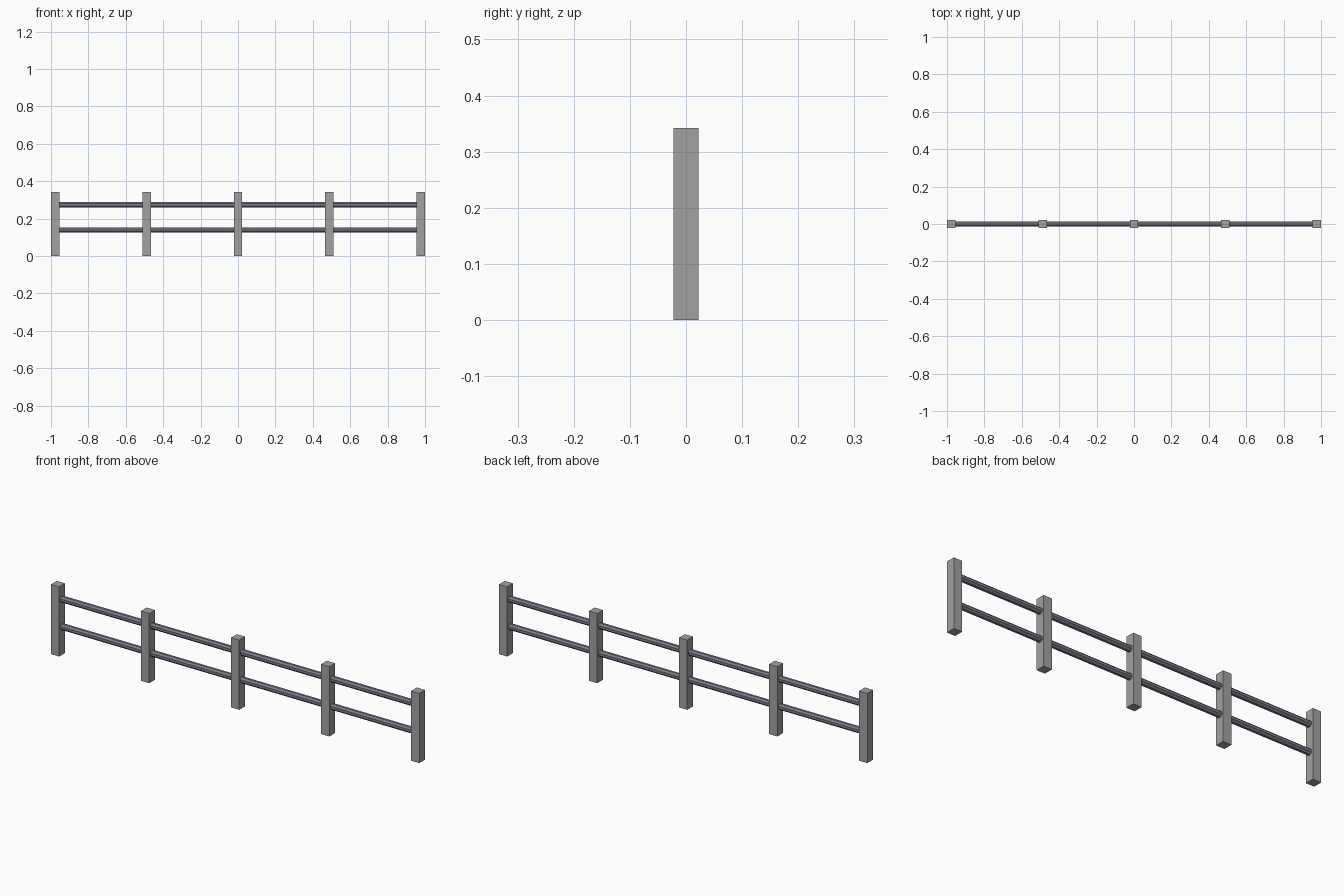
import bpy
import math

cube = bpy.data.objects.get("Cube")
if cube:
    bpy.data.objects.remove(cube, do_unlink=True)


def material(name, color):
    mat = bpy.data.materials.new(name)
    mat.use_nodes = True
    mat.diffuse_color = color
    mat.node_tree.nodes["Principled BSDF"].inputs["Base Color"].default_value = color
    return mat


concrete = material("concrete grey", (0.36, 0.36, 0.36, 1))
steel = material("blue grey steel", (0.2, 0.215, 0.26, 1))

POST_WIDTH = 0.045
POST_HEIGHT = 0.342
SPACING = (2 - POST_WIDTH) / 4

# Five square posts
for i in range(5):
    x = (i - 2) * SPACING
    bpy.ops.mesh.primitive_cube_add(size=1, location=(x, 0, POST_HEIGHT / 2))
    post = bpy.context.object
    post.name = f"post_{i + 1}"
    post.scale = (POST_WIDTH, POST_WIDTH, POST_HEIGHT)
    post.data.materials.append(concrete)

# Two faceted rails running through the posts
for name, z in (("lower_rail", 0.139), ("upper_rail", 0.274)):
    bpy.ops.mesh.primitive_cylinder_add(
        vertices=8, radius=0.0155, depth=4 * SPACING,
        location=(0, 0, z), rotation=(math.pi / 2, math.pi / 8, math.pi / 2))
    rail = bpy.context.object
    rail.name = name
    # Turn the octagon so that flat faces point up and forward
    rail.rotation_euler = (0, math.pi / 2, 0)
    for vert in rail.data.vertices:
        x, y = vert.co.x, vert.co.y
        c, s = math.cos(math.pi / 8), math.sin(math.pi / 8)
        vert.co.x, vert.co.y = c * x - s * y, s * x + c * y
    rail.data.materials.append(steel)
